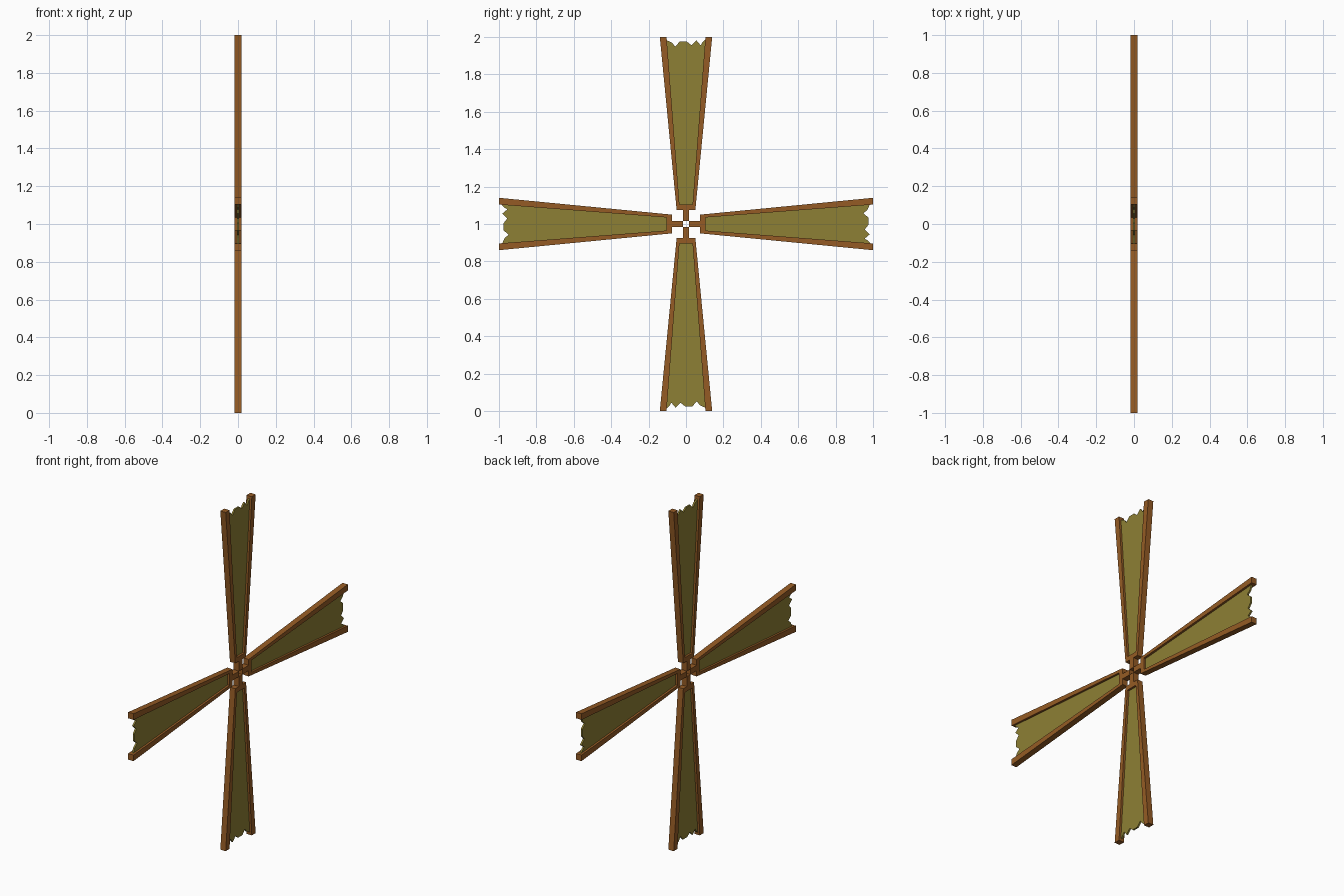
import bpy, bmesh, math
from mathutils import Matrix

if "Cube" in bpy.data.objects:
    bpy.data.objects.remove(bpy.data.objects["Cube"])


def material(name, color):
    m = bpy.data.materials.new(name)
    m.diffuse_color = color
    m.use_nodes = True
    m.node_tree.nodes["Principled BSDF"].inputs["Base Color"].default_value = m.diffuse_color
    return m


wood = material("wood", (0.30, 0.105, 0.018, 1))
canvas = material("canvas", (0.27, 0.215, 0.035, 1))


def slab(name, outline, half, angle, mat):
    """Extrude a (side, radius) outline along x and turn it about the hub."""
    bm = bmesh.new()
    face = bm.faces.new([bm.verts.new((-half, s, r)) for s, r in outline])
    ext = bmesh.ops.extrude_face_region(bm, geom=[face])
    moved = [v for v in ext["geom"] if isinstance(v, bmesh.types.BMVert)]
    bmesh.ops.translate(bm, verts=moved, vec=(2 * half, 0, 0))
    bmesh.ops.recalc_face_normals(bm, faces=bm.faces)
    bm.transform(Matrix.Translation((0, 0, 1)) @ Matrix.Rotation(angle, 4, 'X'))
    me = bpy.data.meshes.new(name)
    bm.to_mesh(me)
    bm.free()
    me.materials.append(mat)
    ob = bpy.data.objects.new(name, me)
    bpy.context.collection.objects.link(ob)


# One half of the frame: stem, cross bar, flaring rail
half_frame = [(0.016, 0.016), (0.016, 0.075), (0.05, 0.075),
              (0.14, 1.0), (0.104, 1.0), (0.035, 0.103)]
frame = half_frame + [(-s, r) for s, r in reversed(half_frame)]

# Cloth panel with a torn outer edge
cloth = [(-0.037, 0.10), (0.037, 0.10), (0.103, 0.985), (0.09, 0.975),
         (0.078, 0.955), (0.056, 0.982), (0.03, 0.955), (0.005, 0.975),
         (-0.012, 0.975), (-0.034, 0.975), (-0.058, 0.948), (-0.075, 0.97),
         (-0.103, 0.982)]

for i in range(4):
    a = i * math.pi / 2
    slab(f"sail_frame_{i + 1}", frame, 0.0175, a, wood)
    slab(f"sail_cloth_{i + 1}", cloth, 0.005, a, canvas)
